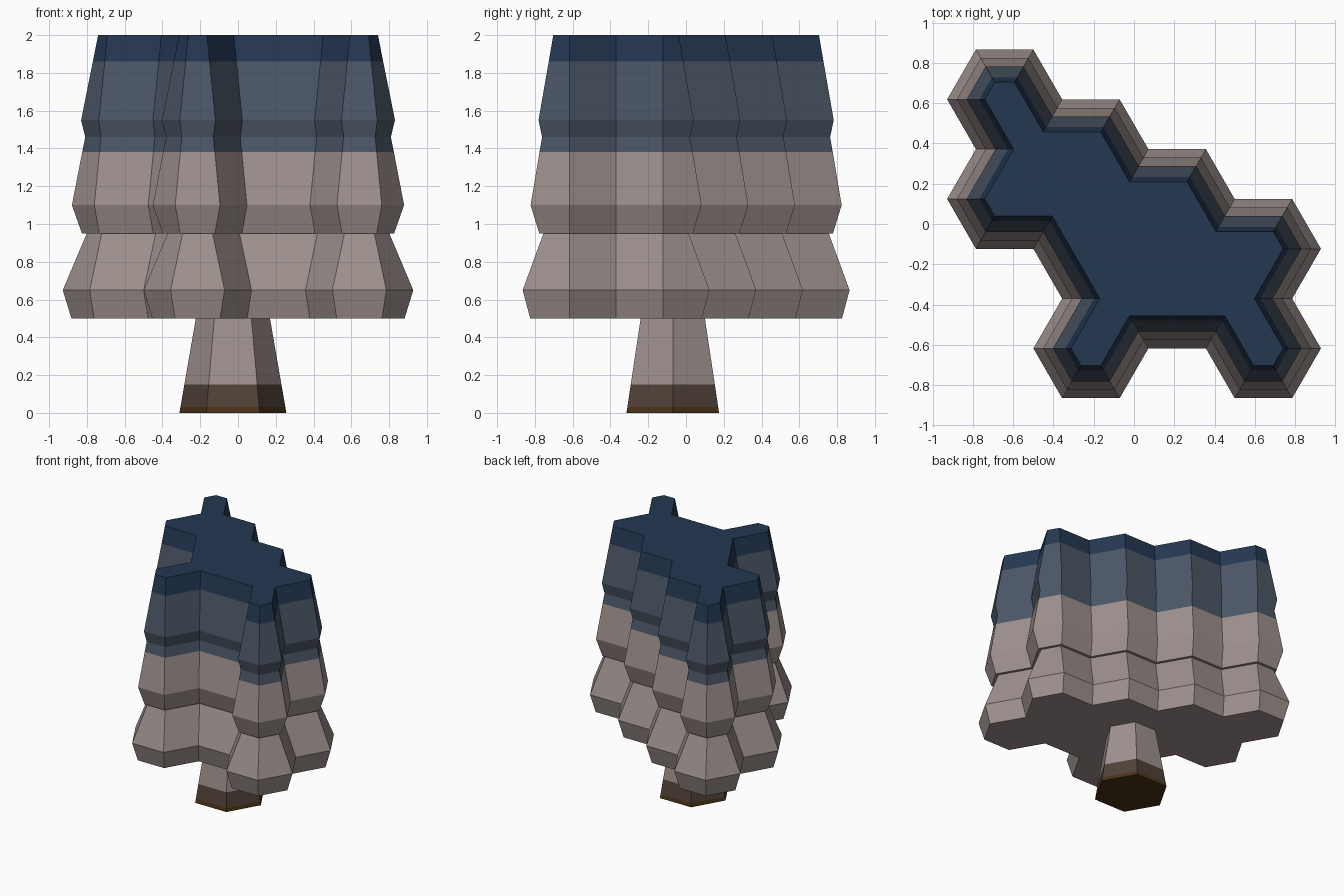
import bpy, bmesh
from math import radians, sqrt
from mathutils import Matrix, Vector

if "Cube" in bpy.data.objects:
    bpy.data.objects.remove(bpy.data.objects["Cube"])


def srgb(r, g, b):
    return tuple((c / 255 / 12.92) if c < 11 else ((c / 255 + 0.055) / 1.055) ** 2.4
                 for c in (r, g, b)) + (1.0,)


def make_material(name, colour):
    mat = bpy.data.materials.new(name)
    mat.use_nodes = True
    mat.diffuse_color = colour
    bsdf = next(n for n in mat.node_tree.nodes if n.type == "BSDF_PRINCIPLED")
    bsdf.inputs["Base Color"].default_value = colour
    return mat


taupe = make_material("taupe", srgb(158, 145, 142))
slate = make_material("slate", srgb(75, 86, 102))
navy = make_material("navy", srgb(36, 56, 82))
dark_brown = make_material("dark brown", srgb(80, 66, 56))
umber = make_material("umber", srgb(75, 50, 22))


def walk(start, side, headings):
    """Clockwise outline made of equal sides, given their headings in degrees."""
    points, p = [], Vector(start)
    for h in headings:
        points.append(p.copy())
        p += Matrix.Rotation(radians(h), 2) @ Vector((side, 0))
    return points


def inset(points, d):
    """Move every side of a clockwise outline inward by d."""
    result = []
    for i, p in enumerate(points):
        a = (p - points[i - 1]).normalized()
        b = (points[(i + 1) % len(points)] - p).normalized()
        n, m = Vector((a.y, -a.x)), Vector((b.y, -b.x))
        result.append(p + (n + m) * d / (1 + n.dot(m)))
    return result


def loft(name, outline, levels, materials):
    """Stack insets of an outline; levels are (height, inset, band material above)."""
    bm = bmesh.new()
    rings = [[bm.verts.new((p.x, p.y, z)) for p in inset(outline, d)] for z, d, _ in levels]
    count = len(outline)
    for lower, upper, level in zip(rings, rings[1:], levels):
        for i in range(count):
            j = (i + 1) % count
            bm.faces.new((lower[i], upper[i], upper[j], lower[j])).material_index = level[2]
    bm.faces.new(rings[0]).material_index = levels[0][2]
    bm.faces.new(rings[-1]).material_index = levels[-1][2]
    bmesh.ops.recalc_face_normals(bm, faces=bm.faces)
    mesh = bpy.data.meshes.new(name)
    bm.to_mesh(mesh)
    bm.free()
    for mat in materials:
        mesh.materials.append(mat)
    obj = bpy.data.objects.new(name, mesh)
    bpy.context.collection.objects.link(obj)
    return obj


# Crown outline: the rim of a cluster of hexagons
headings = [0, -60] * 4 + [-120, -60, -120, 180, 120, 180, -120, 180,
                           120, 60, 120, 180, 120, 60, 120, 60]
crown = walk((-0.785, 0.866), 0.2855, headings)

# Lower crown tier
loft("lower_crown", crown, [(0.5, 0.04, 0), (0.65, 0, 0), (0.95, 0.11, 0)], [taupe])

# Upper crown, with slate and navy bands towards the top
loft("upper_crown", crown,
     [(0.95, 0.088, 0), (1.1, 0.042, 0), (1.38, 0.089, 1), (1.46, 0.103, 1),
      (1.55, 0.084, 1), (1.86, 0.138, 2), (2, 0.162, 2)],
     [taupe, slate, navy])

# Tapered hexagonal trunk with a dark foot
radius, centre = 0.283, Vector((-0.027, -0.07))
foot = walk(centre + radius * Vector((-0.5, sqrt(0.75))), radius,
            [0, -60, -120, 180, 120, 60])
loft("trunk", foot, [(z, z * 0.15, m) for z, m in ((0, 0), (0.03, 1), (0.15, 2), (0.5, 2))],
     [umber, dark_brown, taupe])
